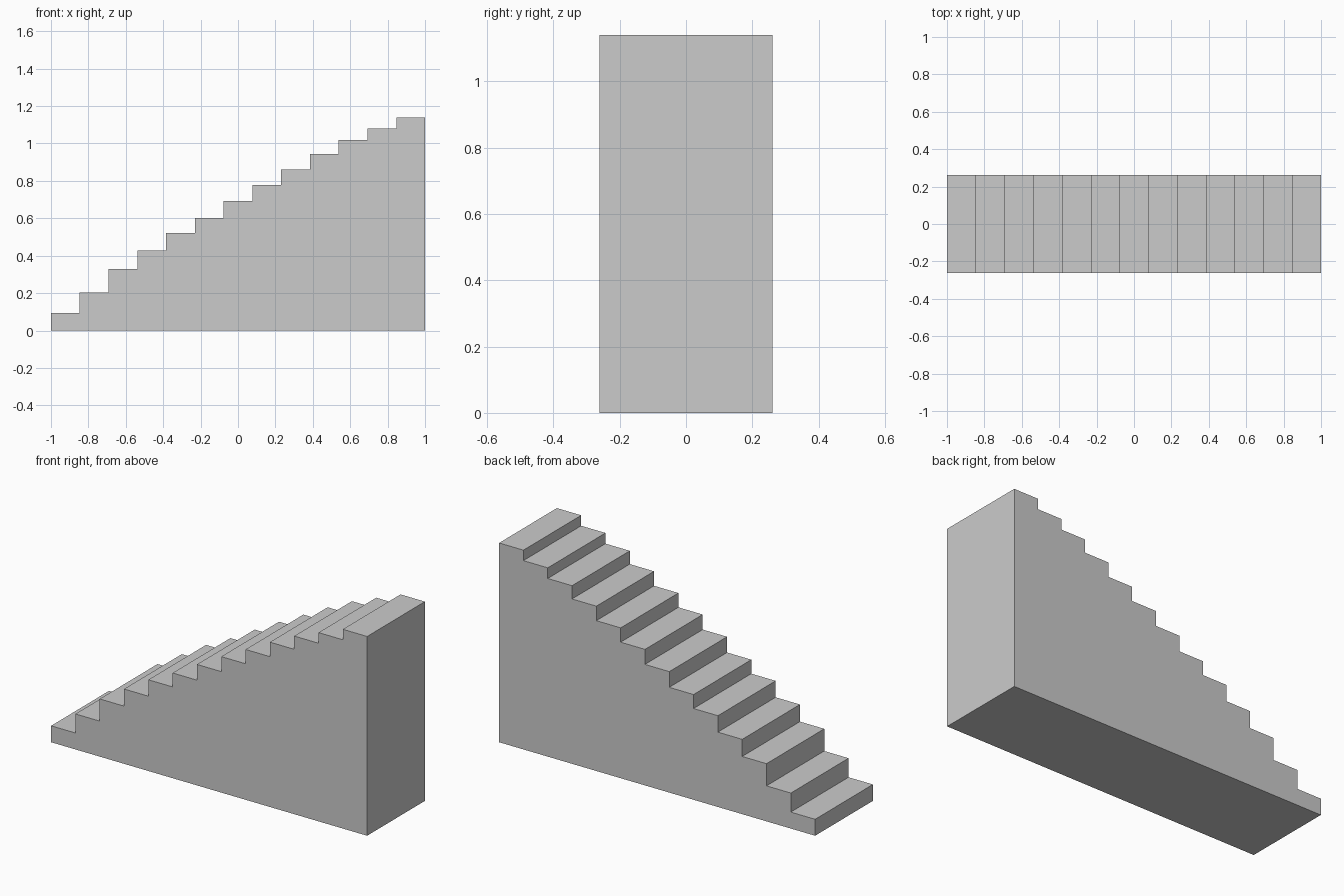
import bpy, bmesh
from mathutils import Vector

if "Cube" in bpy.data.objects:
    bpy.data.objects.remove(bpy.data.objects["Cube"])

LENGTH, WIDTH = 2.0, 0.522
# Tread heights, lowest to highest
HEIGHTS = [0.094, 0.203, 0.33, 0.428, 0.522, 0.602, 0.692,
           0.778, 0.86, 0.943, 1.019, 1.08, 1.14]
RUN = LENGTH / len(HEIGHTS)

# Stepped side profile
profile = [(-LENGTH / 2, 0)]
for i, h in enumerate(HEIGHTS):
    x = -LENGTH / 2 + i * RUN
    profile += [(x, h), (x + RUN, h)]
profile.append((LENGTH / 2, 0))

# Solid staircase extruded across its width
bm = bmesh.new()
side = bm.faces.new([bm.verts.new((x, -WIDTH / 2, z)) for x, z in profile])
extruded = bmesh.ops.extrude_face_region(bm, geom=[side], use_keep_orig=True)
verts = [g for g in extruded["geom"] if isinstance(g, bmesh.types.BMVert)]
bmesh.ops.translate(bm, vec=Vector((0, WIDTH, 0)), verts=verts)
bmesh.ops.recalc_face_normals(bm, faces=bm.faces)

mesh = bpy.data.meshes.new("staircase")
bm.to_mesh(mesh)
bm.free()
bpy.context.collection.objects.link(bpy.data.objects.new("staircase", mesh))
